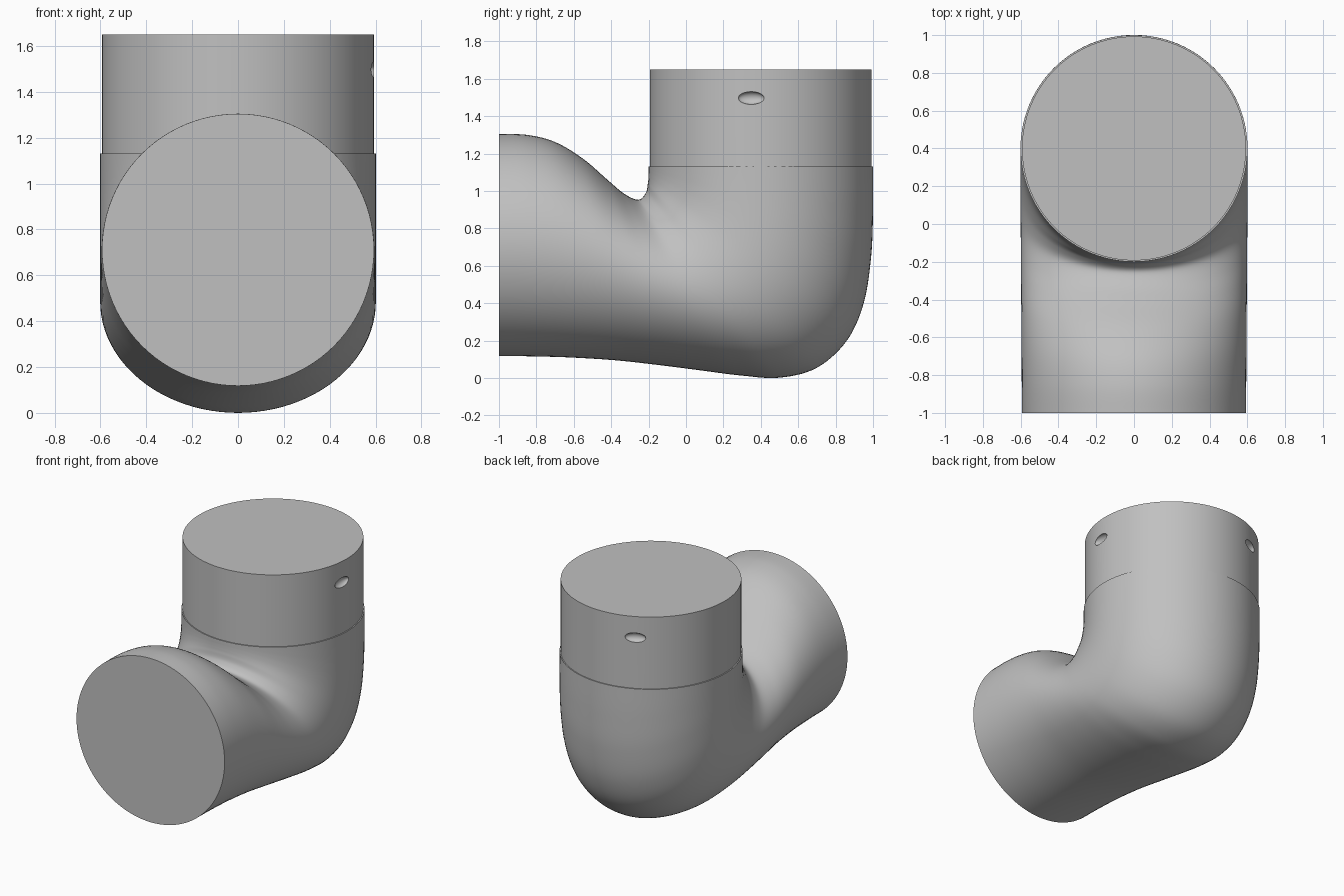
import bpy
import bmesh
from math import cos, sin, pi, radians
from mathutils import Vector, Matrix

if "Cube" in bpy.data.objects:
    bpy.data.objects.remove(bpy.data.objects["Cube"], do_unlink=True)

# Single plain grey finish
grey = bpy.data.materials.new("light_grey")
grey.use_nodes = True
colour = (0.53, 0.53, 0.53, 1)
grey.diffuse_color = colour
grey.node_tree.nodes["Principled BSDF"].inputs["Base Color"].default_value = colour


def make_object(name, bm):
    bmesh.ops.recalc_face_normals(bm, faces=bm.faces[:])
    mesh = bpy.data.meshes.new(name)
    bm.to_mesh(mesh)
    bm.free()
    mesh.materials.append(grey)
    obj = bpy.data.objects.new(name, mesh)
    bpy.context.collection.objects.link(obj)
    return obj


def activate(obj):
    bpy.ops.object.select_all(action="DESELECT")
    obj.select_set(True)
    bpy.context.view_layer.objects.active = obj


def smooth(obj):
    activate(obj)
    bpy.ops.object.shade_smooth_by_angle(angle=radians(35))


def catmull(a, b, c, d, t):
    return 0.5 * (2 * b + (c - a) * t + (2 * a - 5 * b + 4 * c - d) * t * t
                  + (3 * b - a - 3 * c + d) * t ** 3)


# Elbow sections: inner (y, z) and outer (y, z) ends of each chord
stations = [Vector(s) for s in (
    (-1, 1.304, -1, .118),
    (-.85, 1.3, -.83, .116),
    (-.7, 1.262, -.62, .11),
    (-.55, 1.172, -.38, .095),
    (-.42, 1.06, -.15, .07),
    (-.33, .985, .07, .042),
    (-.255, .953, .29, .014),
    (-.215, .99, .5, .002),
    (-.204, 1.04, .7, .055),
    (-.201, 1.07, .86, .2),
    (-.2, 1.095, .95, .4),
    (-.2, 1.11, .99, .65),
    (-.2, 1.12, 1, .9),
    (-.2, 1.13, 1, 1.13),
)]
SIDES, STEPS = 96, 7


def elbow_body():
    last = len(stations) - 1
    chords = []
    for i in range(last):
        four = [stations[min(max(i + k, 0), last)] for k in (-1, 0, 1, 2)]
        chords += [catmull(*four, j / STEPS) for j in range(STEPS)]
    chords.append(stations[-1])

    bm = bmesh.new()
    rings = []
    for n, c in enumerate(chords):
        inner, outer = Vector((0, c[0], c[1])), Vector((0, c[2], c[3]))
        centre, half = (inner + outer) / 2, (outer - inner) / 2
        width = .593 + .008 * min(1, 2 * n / len(chords))
        ring = []
        for k in range(SIDES):
            a = 2 * pi * k / SIDES
            ring.append(bm.verts.new(centre + half * cos(a) + Vector((width * sin(a), 0, 0))))
        rings.append(ring)
    for r, s in zip(rings, rings[1:]):
        for k in range(SIDES):
            m = (k + 1) % SIDES
            bm.faces.new((r[k], r[m], s[m], s[k]))
    bm.faces.new(rings[0])
    bm.faces.new(rings[-1])
    return make_object("elbow_body", bm)


# Upper collar, slightly narrower than the elbow
def collar():
    bm = bmesh.new()
    bmesh.ops.create_cone(bm, cap_ends=True, segments=128, radius1=.593, radius2=.593,
                          depth=.55, matrix=Matrix.Translation((0, .4, 1.375)))
    return make_object("upper_collar", bm)


# Shallow oval recess cut into the collar wall
def cut_recess(target, angle):
    bm = bmesh.new()
    place = (Matrix.Translation((0, .4, 1.497)) @ Matrix.Rotation(radians(angle), 4, "Z")
             @ Matrix.Translation((.592, 0, 0)) @ Matrix.Diagonal((.03, .07, .034, 1)))
    bmesh.ops.create_uvsphere(bm, u_segments=32, v_segments=16, radius=1, matrix=place)
    cutter = make_object("recess_cutter", bm)
    cutter.hide_render = True
    mod = target.modifiers.new("recess", "BOOLEAN")
    mod.operation, mod.solver, mod.object = "DIFFERENCE", "EXACT", cutter
    activate(target)
    bpy.ops.object.modifier_apply(modifier=mod.name)
    bpy.data.objects.remove(cutter, do_unlink=True)


smooth(elbow_body())
upper = collar()
for angle in (-5, 115):
    cut_recess(upper, angle)
smooth(upper)
